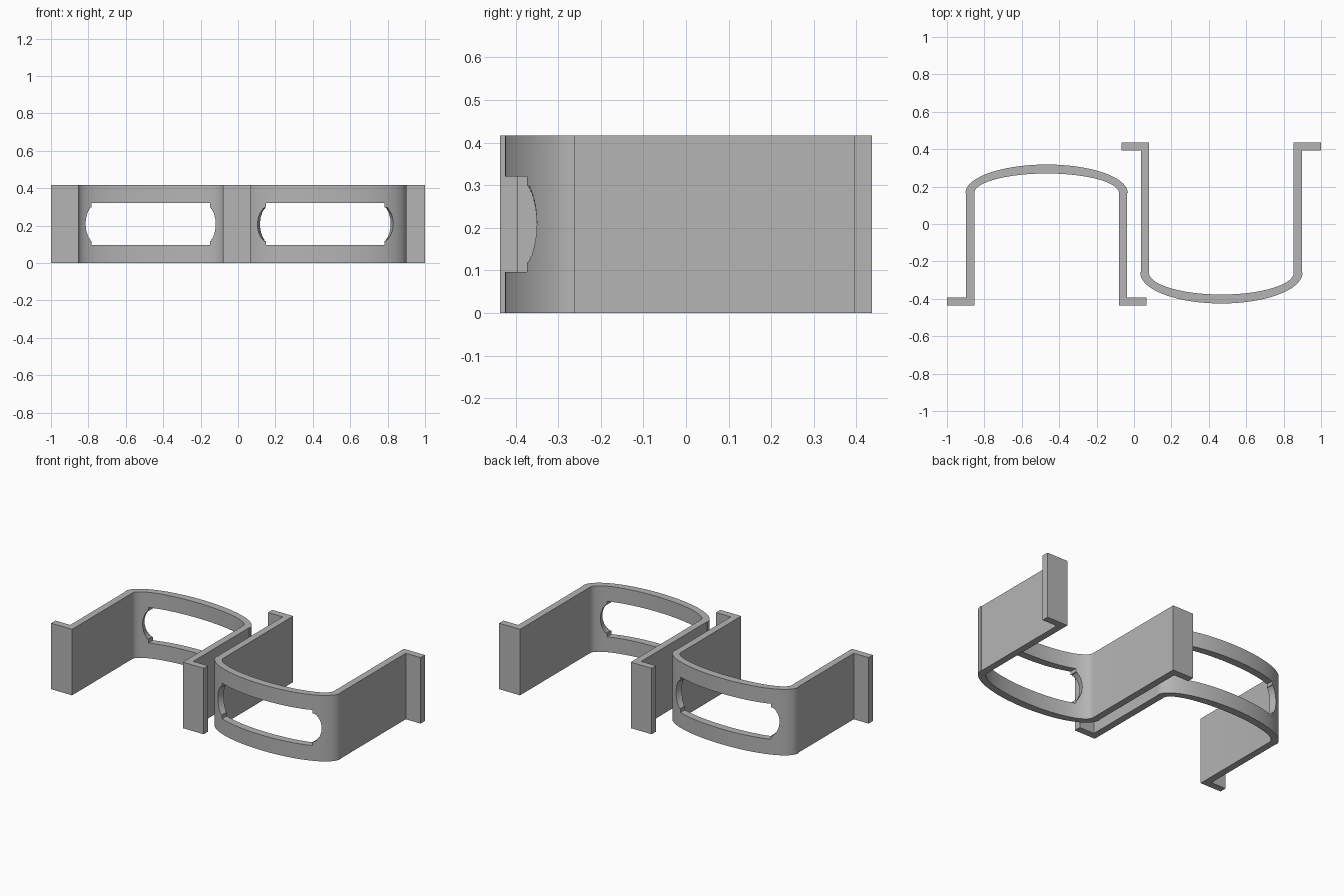
import bpy, bmesh, math
from mathutils import Matrix

if "Cube" in bpy.data.objects:
    bpy.data.objects.remove(bpy.data.objects["Cube"], do_unlink=True)

HEIGHT = 0.417
MID = HEIGHT / 2
LEG_IN, LEG_OUT, FLANGE = 0.387, 0.43, 0.533
THICK = 0.043

grey = bpy.data.materials.new("plain grey")
grey.use_nodes = True
colour = (0.46, 0.46, 0.46, 1)
grey.diffuse_color = colour
grey.node_tree.nodes["Principled BSDF"].inputs["Base Color"].default_value = colour


def loft(name, lower, upper):
    """Closed solid between two matching loops of 3D points."""
    bm = bmesh.new()
    a = [bm.verts.new(p) for p in lower]
    b = [bm.verts.new(p) for p in upper]
    bm.faces.new(a)
    bm.faces.new(b)
    n = len(a)
    for i in range(n):
        j = (i + 1) % n
        bm.faces.new((a[i], a[j], b[j], b[i]))
    bmesh.ops.recalc_face_normals(bm, faces=bm.faces)
    mesh = bpy.data.meshes.new(name)
    bm.to_mesh(mesh)
    bm.free()
    mesh.materials.append(grey)
    obj = bpy.data.objects.new(name, mesh)
    bpy.context.collection.objects.link(obj)
    return obj


def half_ellipse(rx, ry, steps=48):
    return [(rx * math.cos(math.pi * i / steps), ry * math.sin(math.pi * i / steps))
            for i in range(steps + 1)]


def lens(reach, y, steps=16):
    """Slot outline with bulged ends at depth y."""
    half_h, neck = 0.09, 0.316
    bulge = reach - neck
    radius = (half_h ** 2 + bulge ** 2) / (2 * bulge)
    sweep = math.asin(half_h / radius)
    end = []
    for i in range(steps + 1):
        t = sweep * (2 * i / steps - 1)
        end.append((reach - radius + radius * math.cos(t), radius * math.sin(t)))
    loop = end + [(-x, -z) for x, z in end]
    return [(x, y, MID + z) for x, z in loop]


def cut(target, cutter):
    cutter.hide_render = True
    mod = target.modifiers.new("slot", 'BOOLEAN')
    mod.operation = 'DIFFERENCE'
    mod.solver = 'EXACT'
    mod.object = cutter
    bpy.ops.object.select_all(action='DESELECT')
    bpy.context.view_layer.objects.active = target
    target.select_set(True)
    bpy.ops.object.modifier_apply(modifier=mod.name)
    bpy.data.objects.remove(cutter, do_unlink=True)


def bracket(name, leg, rise, centre, turn):
    # Strap outline: bowed end, straight legs, outward flanges
    foot = -leg
    outer = half_ellipse(LEG_OUT + 0.004, rise)
    inner = half_ellipse(LEG_IN, rise - 0.048)
    right = [(LEG_IN, foot), (FLANGE, foot), (FLANGE, foot + THICK),
             (LEG_OUT, foot + THICK), (LEG_OUT, 0)]
    left = [(-x, y) for x, y in reversed(right)]
    outline = right + outer + left + inner[::-1]
    body = loft(name, [(x, y, 0) for x, y in outline],
                [(x, y, HEIGHT) for x, y in outline])

    # Slot: straight window plus tapered round ends
    window = [(sx * 0.316, sz * 0.112 + MID)
              for sx, sz in ((-1, -1), (1, -1), (1, 1), (-1, 1))]
    cut(body, loft("window_cutter", [(x, 0.02, z) for x, z in window],
                   [(x, 0.3, z) for x, z in window]))
    cut(body, loft("round_end_cutter", lens(0.335, 0.01), lens(0.416, 0.24)))

    body.data.transform(Matrix.Translation((*centre, 0)) @ Matrix.Rotation(turn, 4, 'Z'))
    bpy.ops.object.shade_smooth_by_angle(angle=math.radians(25))
    return body


bracket("back_bowed_bracket", 0.602, 0.153, (-0.467, 0.165), 0)
bracket("front_bowed_bracket", 0.697, 0.165, (0.467, -0.26), math.pi)
